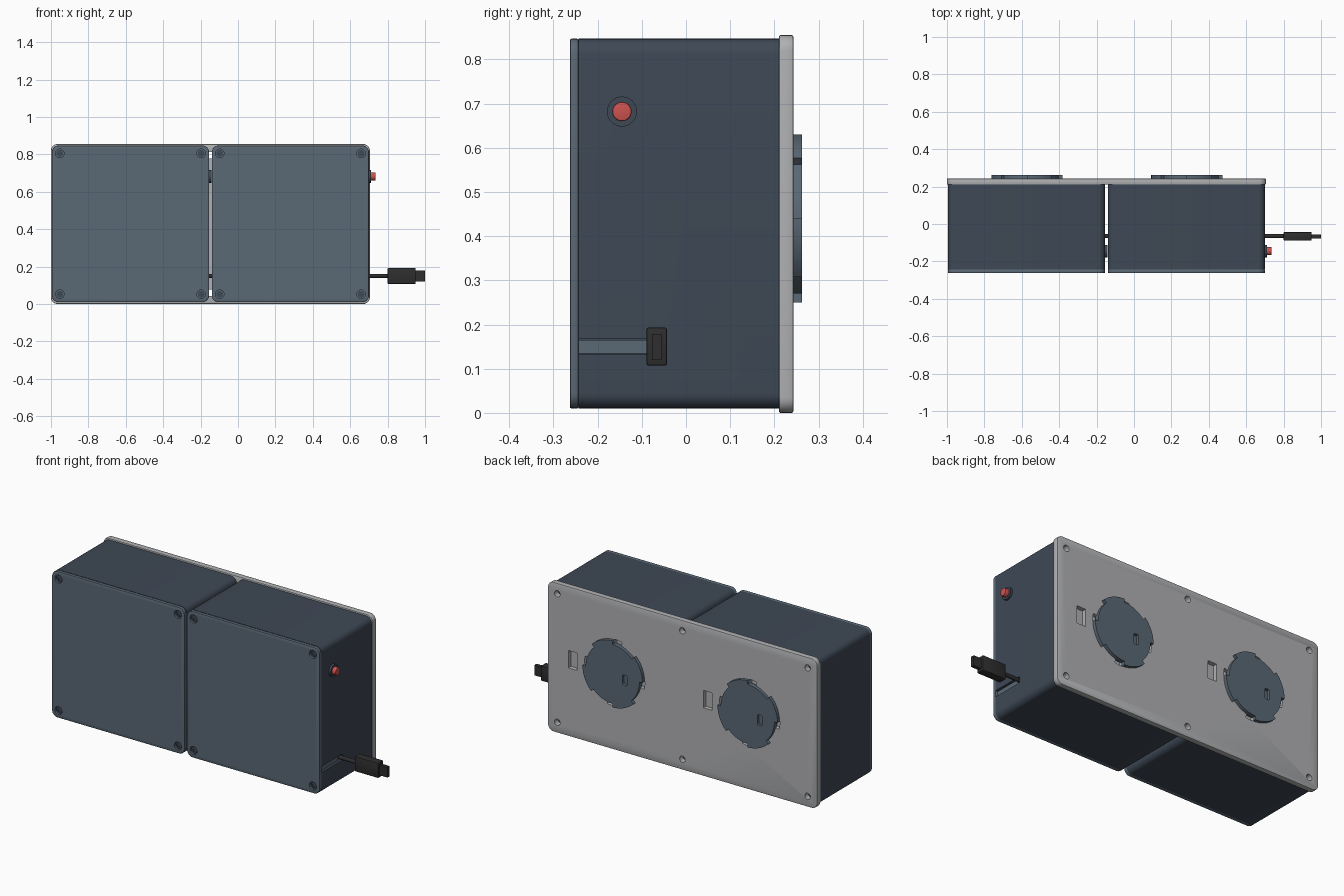
import bpy, bmesh, math

cube = bpy.data.objects.get("Cube")
if cube:
    bpy.data.objects.remove(cube, do_unlink=True)


def material(name, hex_code):
    srgb = [int(hex_code[i:i + 2], 16) / 255 for i in (0, 2, 4)]
    col = [c / 12.92 if c < 0.04 else ((c + 0.055) / 1.055) ** 2.4 for c in srgb] + [1]
    m = bpy.data.materials.new(name)
    m.use_nodes = True
    m.diffuse_color = col
    m.node_tree.nodes["Principled BSDF"].inputs["Base Color"].default_value = col
    return m


SLATE = material("slate", "5A6875")
NAVY = material("dark slate", "3E4855")
GREY = material("light grey", "B0B1B3")
RED = material("red", "CB5350")
BLACK = material("black", "2E2E2E")
parts = []


def circle(u, v, r, n=32):
    return [(u + r * math.cos(2 * math.pi * i / n), v + r * math.sin(2 * math.pi * i / n))
            for i in range(n)]


def rect(u0, u1, v0, v1, r=0.0, n=6):
    """Rectangle outline with optional rounded corners."""
    if r == 0:
        return [(u0, v0), (u1, v0), (u1, v1), (u0, v1)]
    pts = []
    for k, (u, v) in enumerate([(u1 - r, v1 - r), (u0 + r, v1 - r),
                                (u0 + r, v0 + r), (u1 - r, v0 + r)]):
        for i in range(n + 1):
            a = math.pi / 2 * (k + i / n)
            pts.append((u + r * math.cos(a), v + r * math.sin(a)))
    return pts


def prism(name, outline, lo, hi, mat, axis="y", keep=True):
    """Extrude an outline: (x, z) along y, or (y, z) along x."""
    def place(u, v, w):
        return (u, w, v) if axis == "y" else (w, u, v)
    bm = bmesh.new()
    a = [bm.verts.new(place(u, v, lo)) for u, v in outline]
    b = [bm.verts.new(place(u, v, hi)) for u, v in outline]
    bm.faces.new(a)
    bm.faces.new(b)
    for i in range(len(a)):
        j = (i + 1) % len(a)
        bm.faces.new((a[i], a[j], b[j], b[i]))
    bmesh.ops.recalc_face_normals(bm, faces=bm.faces)
    me = bpy.data.meshes.new(name)
    bm.to_mesh(me)
    bm.free()
    me.materials.append(mat)
    ob = bpy.data.objects.new(name, me)
    bpy.context.collection.objects.link(ob)
    if keep:
        parts.append(ob)
    return ob


def apply(ob, mod):
    bpy.context.view_layer.objects.active = ob
    bpy.ops.object.modifier_apply(modifier=mod.name)


def cut(ob, outline, lo, hi, axis="y"):
    """Subtract a prism from a part."""
    tool = prism("cutter", outline, lo, hi, ob.data.materials[0], axis, keep=False)
    tool.hide_render = True
    mod = ob.modifiers.new("cut", "BOOLEAN")
    mod.operation = "DIFFERENCE"
    mod.solver = "EXACT"
    mod.object = tool
    apply(ob, mod)
    bpy.data.objects.remove(tool, do_unlink=True)


def bevel(ob, width, segments=2):
    mod = ob.modifiers.new("bevel", "BEVEL")
    mod.width = width
    mod.segments = segments
    mod.limit_method = "ANGLE"
    mod.angle_limit = math.radians(50)
    apply(ob, mod)


def arc(u, v, r, a0, a1, n=8):
    return [(u + r * math.cos(math.radians(a0 + (a1 - a0) * i / n)),
             v + r * math.sin(math.radians(a0 + (a1 - a0) * i / n))) for i in range(n + 1)]


# Back plate with screw holes
plate = prism("back_plate", rect(-1.0, 0.705, 0, 0.855, 0.035), 0.21, 0.243, GREY)
bevel(plate, 0.004)
for x in (-0.94, -0.147, 0.645):
    for z in (0.06, 0.795):
        cut(plate, circle(x, z, 0.018, 20), 0.2, 0.26)

CZ = 0.44
for side, x0, x1, cx in (("right", -0.995, -0.155, -0.573), ("left", -0.14, 0.70, 0.282)):
    # Enclosure body, with a cable slot open to the lid
    body = prism(side + "_box", rect(x0, x1, 0.01, 0.847, 0.035), -0.243, 0.21, NAVY)
    slot = rect(-0.30, -0.055, 0.132, 0.167)
    cut(body, slot, x1 - 0.04, x1 + 0.02, "x")
    prism(side + "_slot_tab", rect(-0.25, -0.08, 0.134, 0.165), x1 - 0.035, x1 - 0.012, SLATE, "x")

    # Lid with recessed corner screws
    lid = prism(side + "_lid", rect(x0, x1, 0.01, 0.847, 0.035), -0.263, -0.243, SLATE)
    bevel(lid, 0.004)
    for x in (x0 + 0.042, x1 - 0.042):
        for z in (0.052, 0.805):
            cut(lid, circle(x, z, 0.023, 24), -0.28, -0.25)
            screw = prism(side + "_screw", circle(x, z, 0.018, 20), -0.252, -0.246 - 0.01, NAVY)
            cut(screw, circle(x, z, 0.009, 6), -0.27, -0.253)

    # Push button on the +x wall
    prism(side + "_button_collar", circle(-0.145, 0.682, 0.034), x1 - 0.005, x1 + 0.012, NAVY, "x")
    if side == "left":
        cap = prism("button_cap", circle(-0.145, 0.682, 0.022), x1, x1 + 0.035, RED, "x")
        bevel(cap, 0.004)

    # Cable leaving the slot
    prism(side + "_cable", circle(-0.065, 0.15, 0.011, 16), x1 - 0.04,
          0.81 if side == "left" else -0.135, BLACK, "x")

    # Bayonet disc with four tabs
    outline = []
    for k in range(4):
        t = 68 + 90 * k
        outline += arc(cx, CZ, 0.190, t - 22, t + 22, 10) + arc(cx, CZ, 0.170, t + 22, t + 68, 10)
        wedge = arc(cx, CZ, 0.192, t + 22, t + 36, 4) + arc(cx, CZ, 0.160, t + 36, t + 22, 4)
        cut(plate, wedge, 0.222, 0.26)
    disc = prism(side + "_mount_disc", outline, 0.236, 0.262, SLATE)
    cut(disc, rect(cx - 0.092, cx - 0.062, CZ - 0.045, CZ + 0.015, 0.008, 3), 0.245, 0.28)

    # Latch window beside the disc
    cut(plate, rect(cx + 0.237, cx + 0.293, CZ - 0.05, CZ + 0.05), 0.218, 0.26)

# Plug at the end of the cable
grip = prism("plug_grip", rect(-0.089, -0.043, 0.107, 0.193), 0.80, 0.95, BLACK, "x")
bevel(grip, 0.004)
prism("plug_tip", rect(-0.077, -0.056, 0.12, 0.178), 0.945, 1.0, BLACK, "x")

# Smooth shading with sharp edges kept
bpy.ops.object.select_all(action="DESELECT")
for ob in parts:
    ob.select_set(True)
bpy.context.view_layer.objects.active = parts[0]
bpy.ops.object.shade_smooth_by_angle(angle=math.radians(30))
